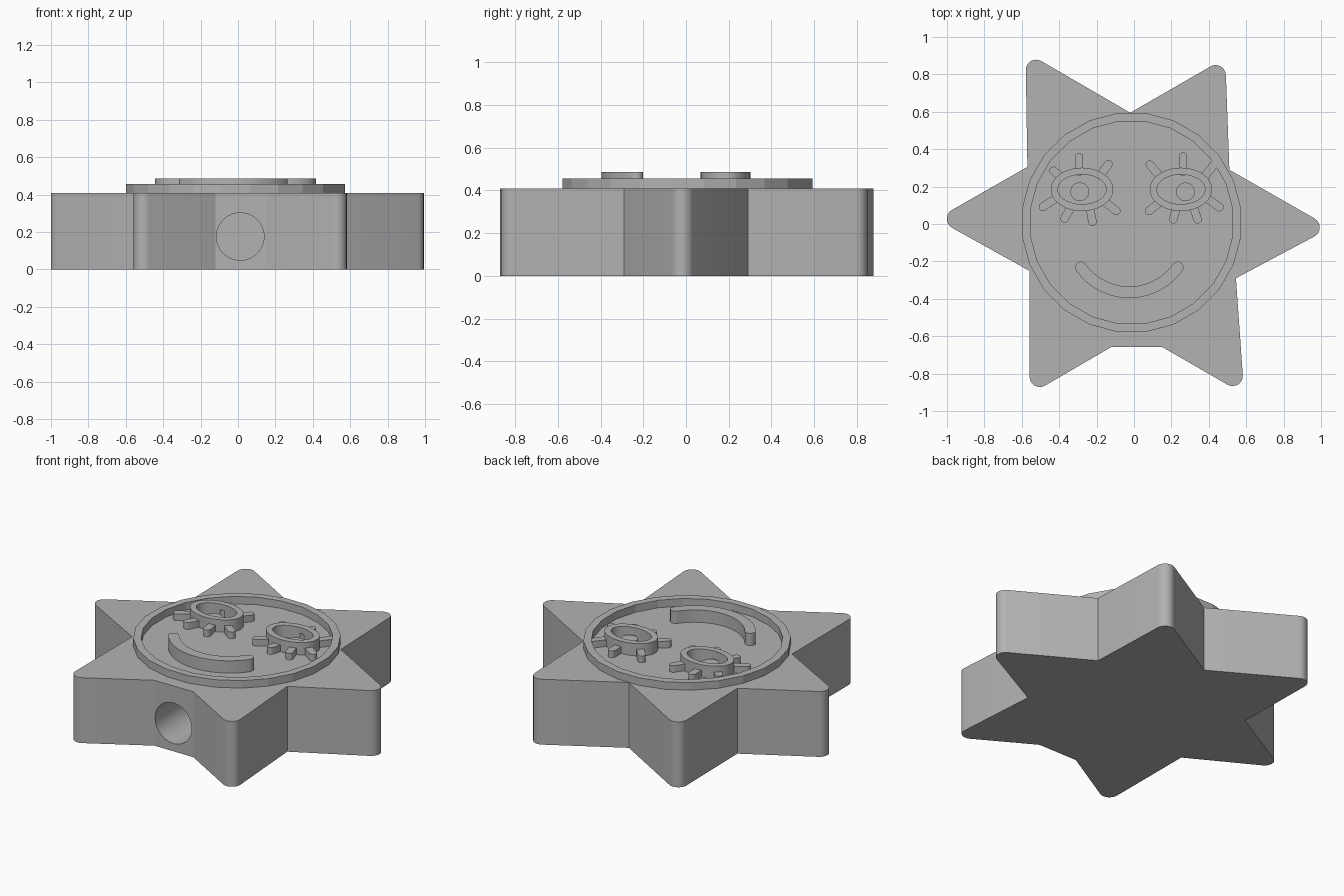
import bpy, bmesh, math
from mathutils import Vector

if "Cube" in bpy.data.objects:
    bpy.data.objects.remove(bpy.data.objects["Cube"])

grey = bpy.data.materials.new("plain grey")
grey.diffuse_color = (0.45, 0.45, 0.45, 1)
grey.use_nodes = True
grey.node_tree.nodes["Principled BSDF"].inputs["Base Color"].default_value = grey.diffuse_color
TOP = 0.41      # top of the star body
SINK = 0.01     # overlap of raised parts into the body


def finish(bm, name, smooth=True):
    bmesh.ops.recalc_face_normals(bm, faces=bm.faces)
    me = bpy.data.meshes.new(name)
    bm.to_mesh(me)
    bm.free()
    me.materials.append(grey)
    ob = bpy.data.objects.new(name, me)
    bpy.context.collection.objects.link(ob)
    if smooth:
        smooth_sharp(ob)
    return ob


def smooth_sharp(ob):
    bpy.ops.object.select_all(action='DESELECT')
    ob.select_set(True)
    bpy.context.view_layer.objects.active = ob
    bpy.ops.object.shade_smooth_by_angle(angle=math.radians(25))


def prism(name, outline, z0, z1, smooth=True):
    bm = bmesh.new()
    lo = [bm.verts.new((x, y, z0)) for x, y in outline]
    hi = [bm.verts.new((x, y, z1)) for x, y in outline]
    bm.faces.new(lo[::-1])
    bm.faces.new(hi)
    n = len(lo)
    for i in range(n):
        j = (i + 1) % n
        bm.faces.new((lo[i], lo[j], hi[j], hi[i]))
    return finish(bm, name, smooth)


def ellipse(cx, cy, a, b, n, start=0.0):
    return [(cx + a * math.cos(start + 2 * math.pi * i / n),
             cy + b * math.sin(start + 2 * math.pi * i / n)) for i in range(n)]


def band(name, outer, inner, z0, z1, smooth=True):
    # closed ring between two outlines with equal point counts
    bm = bmesh.new()
    loops = [[bm.verts.new((x, y, z)) for x, y in o]
             for o, z in ((outer, z0), (outer, z1), (inner, z1), (inner, z0))]
    n = len(outer)
    for k in range(4):
        p, q = loops[k], loops[(k + 1) % 4]
        for i in range(n):
            j = (i + 1) % n
            bm.faces.new((p[i], p[j], q[j], q[i]))
    return finish(bm, name, smooth)


def stroke(path, w, n=8):
    # outline of a round-ended stroke along a path
    pts = [Vector(p) for p in path]
    left, right = [], []
    for i, p in enumerate(pts):
        d = (pts[min(i + 1, len(pts) - 1)] - pts[max(i - 1, 0)]).normalized()
        s = Vector((-d.y, d.x)) * w / 2
        left.append(p + s)
        right.append(p - s)

    def cap(c, a):
        return [c + Vector((math.cos(a + math.pi * k / n), math.sin(a + math.pi * k / n))) * w / 2
                for k in range(1, n)]
    d0, d1 = pts[1] - pts[0], pts[-1] - pts[-2]
    end = cap(pts[-1], math.atan2(d1.y, d1.x) - math.pi / 2)
    start = cap(pts[0], math.atan2(d0.y, d0.x) + math.pi / 2)
    return [tuple(v) for v in right + end + left[::-1] + start]


def fillet(prev, tip, nxt, r, n=8):
    t = Vector(tip)
    u, v = (Vector(prev) - t).normalized(), (Vector(nxt) - t).normalized()
    half = u.angle(v) / 2
    c = t + (u + v).normalized() * r / math.sin(half)
    a, b = t + u * r / math.tan(half) - c, t + v * r / math.tan(half) - c
    a0 = math.atan2(a.y, a.x)
    da = (math.atan2(b.y, b.x) - a0 + math.pi) % (2 * math.pi) - math.pi
    return [(c.x + r * math.cos(a0 + da * k / n), c.y + r * math.sin(a0 + da * k / n))
            for k in range(n + 1)]


# star body: (x, y, is_tip), counter-clockwise, tips get rounded
star = [(1.052, -0.02, 1), (0.51, 0.29, 0), (0.488, 0.888, 1), (-0.02, 0.595, 0),
        (-0.58, 0.92, 1), (-0.57, 0.305, 0), (-1.058, 0.027, 1), (-0.56, -0.25, 0),
        (-0.558, -0.912, 1), (-0.12, -0.657, 0), (0.15, -0.657, 0), (0.589, -0.911, 1),
        (0.545, -0.29, 0)]
outline = []
for i, (x, y, tip) in enumerate(star):
    if tip:
        outline += fillet(star[i - 1][:2], (x, y), star[(i + 1) % len(star)][:2], 0.055)
    else:
        outline.append((x, y))
body = prism("star_body", outline, 0, TOP, smooth=False)

# blind round hole in the front face
bpy.ops.mesh.primitive_cylinder_add(vertices=48, radius=0.127, depth=0.6,
                                    location=(0.012, -0.46, 0.176), rotation=(math.pi / 2, 0, 0))
cutter = bpy.context.object
cutter.name = "hole_cutter"
cutter.hide_render = True
cutter.data.materials.append(grey)
mod = body.modifiers.new("front_hole", 'BOOLEAN')
mod.operation, mod.solver, mod.object = 'DIFFERENCE', 'EXACT', cutter
bpy.context.view_layer.objects.active = body
bpy.ops.object.modifier_apply(modifier=mod.name)
bpy.data.objects.remove(cutter)
smooth_sharp(body)

# faceted rim around the face
half_step = math.pi / 24
band("face_rim", ellipse(-0.013, 0.008, 0.59, 0.59, 24, half_step),
     ellipse(-0.013, 0.008, 0.545, 0.545, 24, half_step), TOP - SINK, 0.457, smooth=False)

# smile
arc = [(-0.025 + 0.318 * math.sin(a), -0.047 - 0.318 * math.cos(a))
       for a in (math.radians(-54.5 + 109 * k / 24) for k in range(25))]
prism("smile", stroke(arc, 0.062), TOP - SINK, 0.487)

# eyes: centre, pupil centre, lashes as (outer x, y, inner x, y)
eyes = {
    "left": ((-0.278, 0.185), (-0.29, 0.172), [
        (-0.294, 0.357, -0.294, 0.28), (-0.137, 0.32, -0.18, 0.26), (-0.43, 0.285, -0.40, 0.258),
        (-0.487, 0.092, -0.42, 0.135), (-0.371, 0.03, -0.337, 0.09),
        (-0.222, 0.012, -0.235, 0.08), (-0.094, 0.07, -0.145, 0.11)]),
    "right": ((0.251, 0.185), (0.275, 0.172), [
        (0.262, 0.36, 0.262, 0.28), (0.43, 0.32, 0.375, 0.25), (0.085, 0.317, 0.13, 0.265),
        (0.08, 0.07, 0.13, 0.11), (0.21, 0.025, 0.225, 0.08),
        (0.34, 0.025, 0.32, 0.085), (0.457, 0.09, 0.40, 0.13)]),
}
for side, ((cx, cy), pupil, lashes) in eyes.items():
    band(side + "_eye_rim", ellipse(cx, cy, 0.167, 0.116, 48),
         ellipse(cx, cy, 0.129, 0.079, 48), TOP - SINK, 0.487)
    prism(side + "_pupil", ellipse(*pupil, 0.05, 0.05, 32), TOP - SINK, 0.445)
    for k, (ox, oy, ix, iy) in enumerate(lashes):
        prism(f"{side}_eyelash_{k + 1}", stroke([(ix, iy), (ox, oy)], 0.045), TOP - SINK, 0.452)
